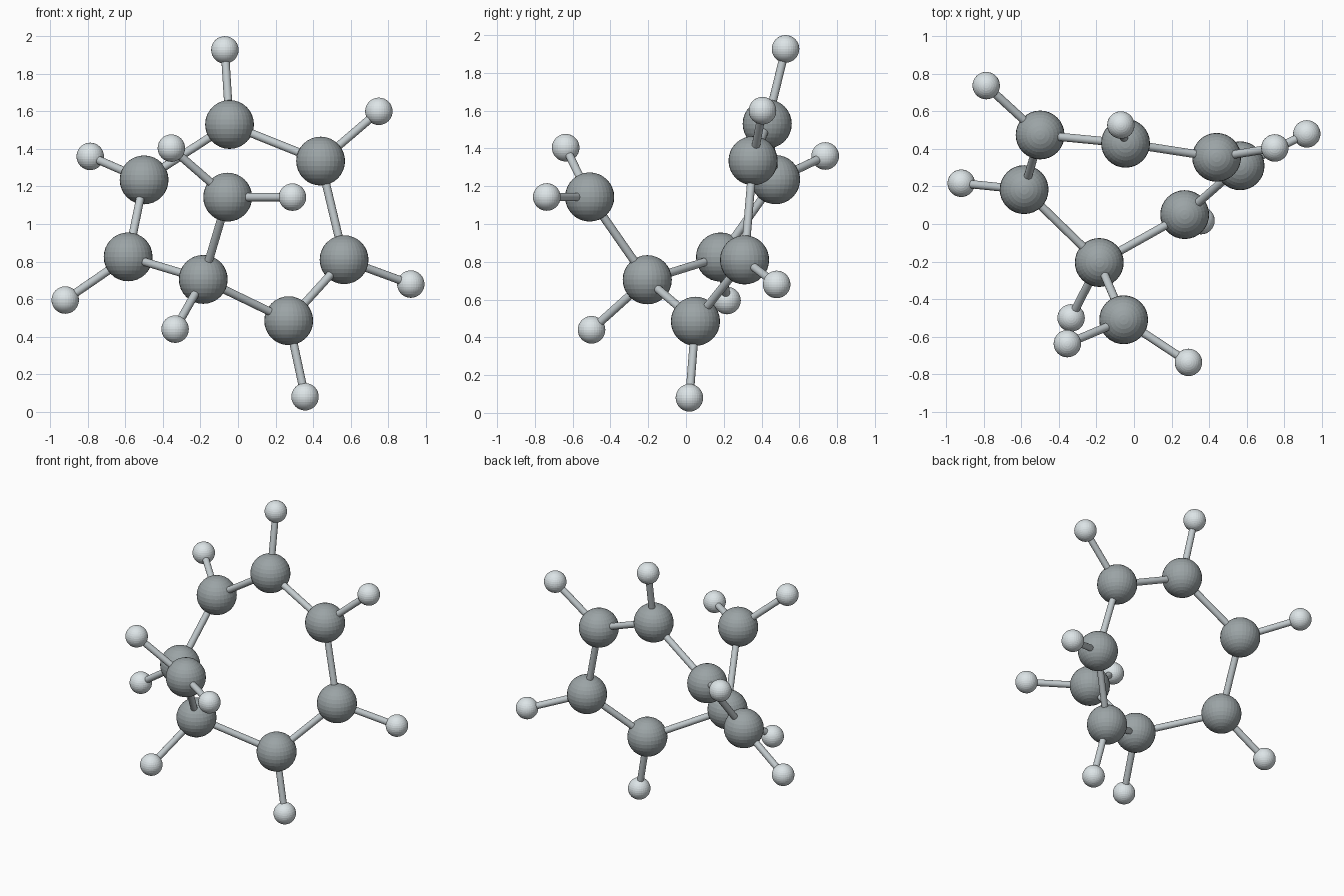
import bpy
from mathutils import Vector

if "Cube" in bpy.data.objects:
    bpy.data.objects.remove(bpy.data.objects["Cube"])

CARBON_R, HYDROGEN_R, BOND_R = 0.13, 0.073, 0.022

# Seven-membered ring, in bonding order, plus one branch carbon
carbons = [
    (-0.045, 0.43, 1.53), (0.44, 0.355, 1.335), (0.565, 0.31, 0.81),
    (0.27, 0.05, 0.485), (-0.185, -0.205, 0.705), (-0.585, 0.183, 0.825),
    (-0.50, 0.474, 1.235), (-0.055, -0.51, 1.143),
]
# Hydrogens: (carbon index, position)
hydrogens = [
    (0, (-0.07, 0.527, 1.927)), (1, (0.75, 0.405, 1.60)),
    (2, (0.92, 0.48, 0.68)), (3, (0.357, 0.018, 0.08)),
    (4, (-0.335, -0.50, 0.44)), (5, (-0.92, 0.217, 0.595)),
    (6, (-0.787, 0.737, 1.36)), (7, (-0.355, -0.637, 1.404)),
    (7, (0.29, -0.737, 1.143)),
]


def material(name, color):
    mat = bpy.data.materials.new(name)
    mat.diffuse_color = (*color, 1)
    mat.use_nodes = True
    mat.node_tree.nodes["Principled BSDF"].inputs["Base Color"].default_value = mat.diffuse_color
    return mat


dark = material("dark_grey", (0.33, 0.37, 0.38))
light = material("light_grey", (0.72, 0.78, 0.80))
mid = material("mid_grey", (0.55, 0.60, 0.62))


def ball(name, pos, radius, mat):
    bpy.ops.mesh.primitive_uv_sphere_add(segments=32, ring_count=16,
                                         radius=radius, location=pos)
    bpy.context.object.name = name
    bpy.context.object.data.materials.append(mat)


def rod(name, start, end):
    a, b = Vector(start), Vector(end)
    bpy.ops.mesh.primitive_cylinder_add(vertices=16, radius=BOND_R,
                                        depth=(b - a).length, location=(a + b) / 2)
    obj = bpy.context.object
    obj.name = name
    obj.rotation_mode = 'QUATERNION'
    obj.rotation_quaternion = (b - a).to_track_quat('Z', 'Y')
    obj.data.materials.append(mid)
    bpy.ops.object.shade_smooth_by_angle()


# Atoms
for i, pos in enumerate(carbons):
    ball(f"carbon_atom_{i + 1}", pos, CARBON_R, dark)
for i, (parent, pos) in enumerate(hydrogens):
    ball(f"hydrogen_atom_{i + 1}", pos, HYDROGEN_R, light)
    rod(f"hydrogen_bond_rod_{i + 1}", carbons[parent], pos)

# Ring bonds and branch bond
for i in range(7):
    rod(f"ring_bond_rod_{i + 1}", carbons[i], carbons[(i + 1) % 7])
rod("branch_bond_rod", carbons[4], carbons[7])
